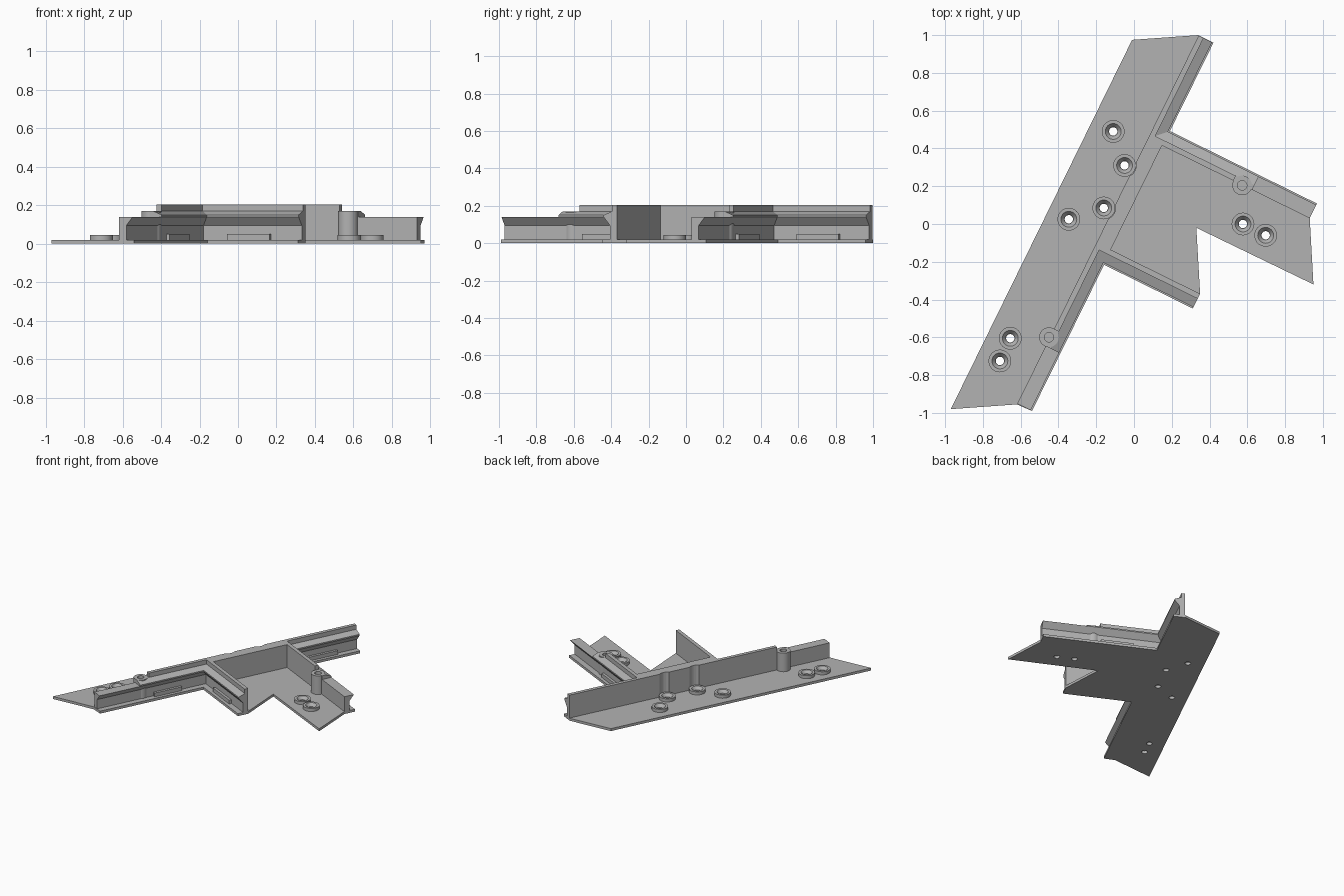
import bpy, bmesh, math
from mathutils import Vector

if "Cube" in bpy.data.objects:
    bpy.data.objects.remove(bpy.data.objects["Cube"])

# The main rail runs along U, the two arms branch off along V
O, U, V = Vector((-0.54, -0.99)), Vector((0.442, 0.897)), Vector((0.897, -0.442))
LENGTH = 2.173
PLATE = 0.02

grey = bpy.data.materials.new("plain grey")
grey.diffuse_color = (0.45, 0.45, 0.45, 1)
grey.use_nodes = True
grey.node_tree.nodes["Principled BSDF"].inputs["Base Color"].default_value = grey.diffuse_color


def xy(s, t):
    return O + U * s + V * t


def finish(bm, name):
    bmesh.ops.recalc_face_normals(bm, faces=bm.faces)
    mesh = bpy.data.meshes.new(name)
    bm.to_mesh(mesh)
    bm.free()
    mesh.materials.append(grey)
    ob = bpy.data.objects.new(name, mesh)
    bpy.context.collection.objects.link(ob)
    return ob


def prism(name, pts, z0, z1):
    bm = bmesh.new()
    face = bm.faces.new([bm.verts.new((p[0], p[1], z0)) for p in pts])
    top = bmesh.ops.extrude_face_region(bm, geom=[face])["geom"]
    bmesh.ops.translate(bm, vec=(0, 0, z1 - z0),
                        verts=[v for v in top if isinstance(v, bmesh.types.BMVert)])
    return finish(bm, name)


def box(name, s0, s1, t0, t1, z0, z1):
    return prism(name, [xy(s0, t0), xy(s1, t0), xy(s1, t1), xy(s0, t1)], z0, z1)


def disc(name, c, r, z0, z1, n=32):
    ring = [(c[0] + r * math.cos(2 * math.pi * i / n),
             c[1] + r * math.sin(2 * math.pi * i / n)) for i in range(n)]
    return prism(name, ring, z0, z1)


def sweep(name, profile, stations):
    """Run a (depth, z) profile through stations that map depth to (s, t)."""
    bm = bmesh.new()
    rings = [[bm.verts.new((*xy(*st(d)), z)) for d, z in profile] for st in stations]
    n = len(profile)
    for a, b in zip(rings, rings[1:]):
        for i in range(n):
            j = (i + 1) % n
            bm.faces.new((a[i], a[j], b[j], b[i]))
    bm.faces.new(rings[0])
    bm.faces.new(rings[-1])
    return finish(bm, name)


def lathe(name, c, profile, n=32):
    bm = bmesh.new()
    rings = [[bm.verts.new((c[0] + r * math.cos(2 * math.pi * i / n),
                            c[1] + r * math.sin(2 * math.pi * i / n), z))
              for i in range(n)] for r, z in profile]
    for a, b in zip(rings, rings[1:] + rings[:1]):
        for i in range(n):
            j = (i + 1) % n
            bm.faces.new((a[i], a[j], b[j], b[i]))
    ob = finish(bm, name)
    bpy.context.view_layer.objects.active = ob
    ob.select_set(True)
    bpy.ops.object.shade_smooth_by_angle(angle=math.radians(35))
    ob.select_set(False)
    return ob


def cut(ob, cutter):
    mod = ob.modifiers.new("cut", "BOOLEAN")
    mod.operation = "DIFFERENCE"
    mod.solver = "EXACT"
    mod.object = cutter
    bpy.context.view_layer.objects.active = ob
    bpy.ops.object.modifier_apply(modifier=mod.name)
    bpy.data.objects.remove(cutter)


# Base plate with screw holes
outline = [(-0.97, -0.98), (-0.62, -0.955), xy(0, 0), xy(0.863, 0), xy(0.863, 0.524),
           xy(0.95, 0.524), (0.33, -0.02), (0.95, -0.32), xy(1.565, 0.868),
           xy(1.652, 0.868), xy(1.652, 0), xy(LENGTH, 0), (0.34, 1.0), (-0.01, 0.975)]
plate = prism("base_plate", outline, 0, PLATE)
screws = [(-0.11, 0.49), (-0.05, 0.31), (-0.16, 0.085), (-0.345, 0.025),
          (-0.655, -0.605), (-0.71, -0.725), (0.577, 0.0), (0.697, -0.06)]
for c in screws:
    cut(plate, disc("hole_cutter", c, 0.022, -0.05, 0.1))
    # Countersunk screw ring
    lathe("screw_ring", c, [(0.06, 0.012), (0.06, 0.045), (0.042, 0.045),
                            (0.024, 0.022), (0.024, 0.012)])

# Channel rail profiles: depth from the outer edge, height
web = [(0.087, 0.01), (0.045, 0.01), (0.045, 0.095), (0.008, 0.14)]
low = web + [(0.087, 0.14)]
mid = web + [(0.008, 0.15), (0.058, 0.17), (0.087, 0.17)]
tall = web + [(0.008, 0.15), (0.058, 0.17), (0.058, 0.205), (0.087, 0.205)]


def on_main(s):
    return lambda d: (s, -d)


def on_front_arm(t):
    return lambda d: (0.863 + d, t)


def on_rear_arm(t):
    return lambda d: (1.652 - d, t)


# Rails turning the corner from the main run into each arm
sweep("front_tall_rail", tall, [on_main(0.44), lambda d: (0.863 + d, -d), on_front_arm(0.524)])
sweep("rear_tall_rail", tall, [on_main(LENGTH), lambda d: (1.652 - d, -d), on_rear_arm(0.418)])

# Stepped-down rails past the posts
sweep("front_low_rail", low, [on_main(0), on_main(0.34)])
sweep("rear_low_rail", low, [on_rear_arm(0.528), on_rear_arm(0.868)])
front_mid = sweep("front_mid_rail", mid, [on_main(0.34), on_main(0.44)])
rear_mid = sweep("rear_mid_rail", mid, [on_rear_arm(0.418), on_rear_arm(0.528)])

# Hollow posts set into the stepped rails
for rail, c in ((front_mid, xy(0.39, -0.092)), (rear_mid, xy(1.563, 0.47))):
    cut(rail, disc("post_cutter", c, 0.04, 0.09, 0.3))
    lathe("post", c, [(0.052, 0.012), (0.052, 0.17), (0.025, 0.17), (0.025, 0.1),
                      (0.001, 0.1), (0.001, 0.012)])

# Thick wall joining the arms, with clearance pockets for two screws
wall = box("joining_wall", 0.95, 1.565, -0.087, -0.004, 0.01, 0.205)
for c in screws[1:3]:
    cut(wall, disc("pocket_cutter", c, 0.062, PLATE, 0.4))

# Small pads inside the channels
for s0, s1, t0, t1 in ((0.47, 0.70, -0.06, -0.025), (0.888, 0.92, 0.10, 0.347),
                       (1.595, 1.627, 0.17, 0.42), (1.75, 2.0, -0.06, -0.025)):
    box("channel_pad", s0, s1, t0, t1, 0.015, 0.05)
